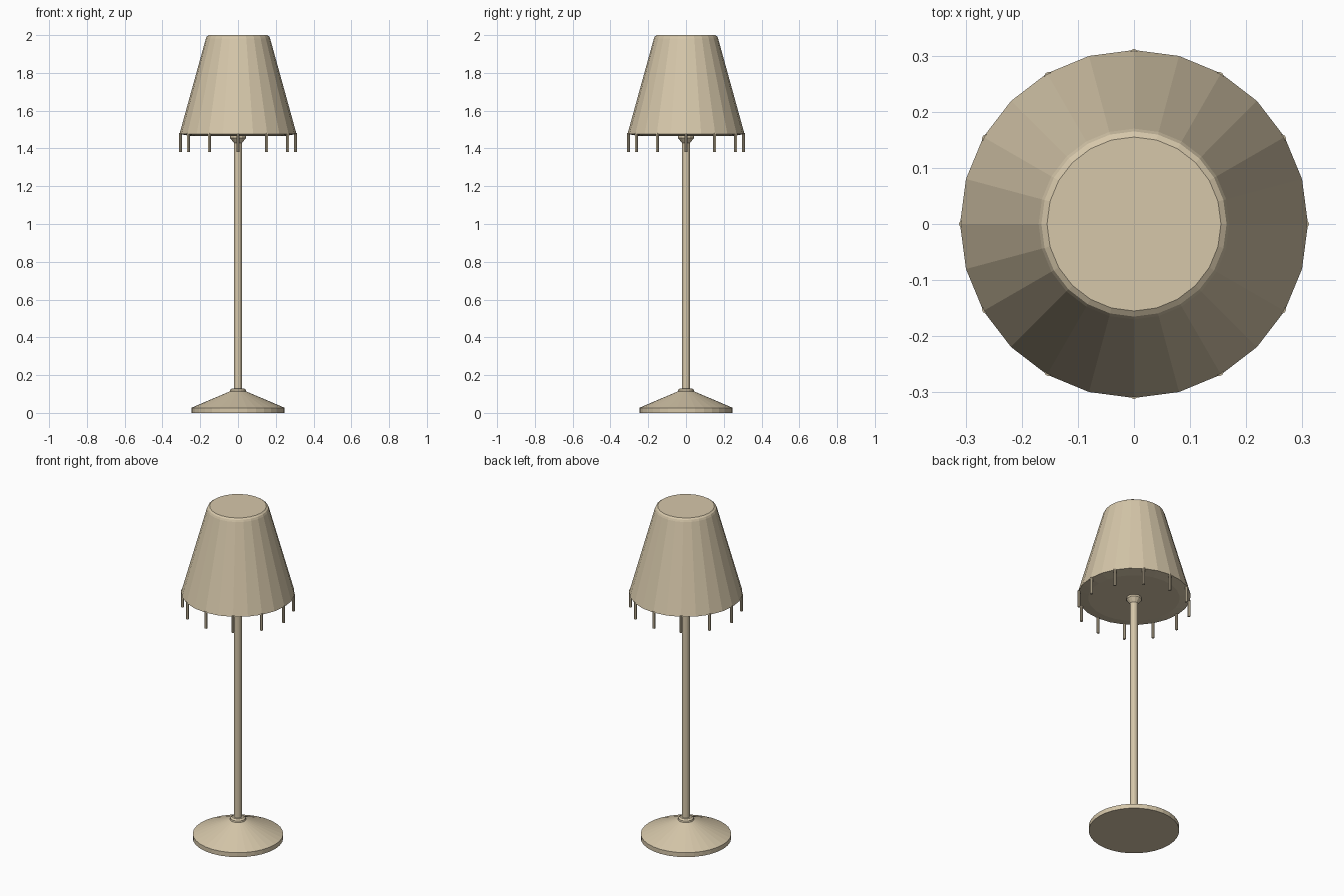
import bpy, bmesh, math
from mathutils import Matrix

cube = bpy.data.objects.get("Cube")
if cube:
    bpy.data.objects.remove(cube, do_unlink=True)

cream = bpy.data.materials.new("warm_cream")
cream.use_nodes = True
colour = (0.67, 0.57, 0.40, 1)
cream.diffuse_color = colour
cream.node_tree.nodes["Principled BSDF"].inputs["Base Color"].default_value = colour


def finish(name, bm):
    bmesh.ops.recalc_face_normals(bm, faces=bm.faces)
    mesh = bpy.data.meshes.new(name)
    bm.to_mesh(mesh)
    bm.free()
    mesh.materials.append(cream)
    obj = bpy.data.objects.new(name, mesh)
    bpy.context.collection.objects.link(obj)
    return obj


def lathe(name, profile, sides):
    """Closed solid of revolution from (radius, height) pairs, bottom to top."""
    bm = bmesh.new()
    rings = []
    for r, z in profile:
        rings.append([bm.verts.new((r * math.sin(math.tau * i / sides),
                                    r * math.cos(math.tau * i / sides), z))
                      for i in range(sides)])
    for low, high in zip(rings, rings[1:]):
        for i in range(sides):
            j = (i + 1) % sides
            bm.faces.new((low[i], low[j], high[j], high[i]))
    bm.faces.new(rings[0])
    bm.faces.new(rings[-1])
    return finish(name, bm)


# Weighted foot with a sloping top, and the collar around the pole
lathe("base", [(0.247, 0), (0.247, 0.027), (0.045, 0.113)], 32)
lathe("base_collar", [(0.045, 0.108), (0.042, 0.122), (0.032, 0.13)], 16)

# Pole and the flared socket below the shade
lathe("pole", [(0.022, 0.1), (0.022, 1.45)], 12)
lathe("socket", [(0.022, 1.43), (0.042, 1.455), (0.042, 1.475)], 12)

# Closed faceted shade with a bevelled upper rim and shallow underside
lathe("shade", [(0.25, 1.466), (0.31, 1.476), (0.17, 1.982),
                (0.165, 1.993), (0.155, 2.0)], 24)

# Ring of small hanging rods around the lower rim
count = 12
bm = bmesh.new()
for i in range(count):
    a = math.tau * i / count
    bmesh.ops.create_cone(
        bm, cap_ends=True, segments=8, radius1=0.008, radius2=0.008, depth=0.102,
        matrix=Matrix.Translation((0.304 * math.cos(a), 0.304 * math.sin(a), 1.431)))
finish("fringe_rods", bm)
